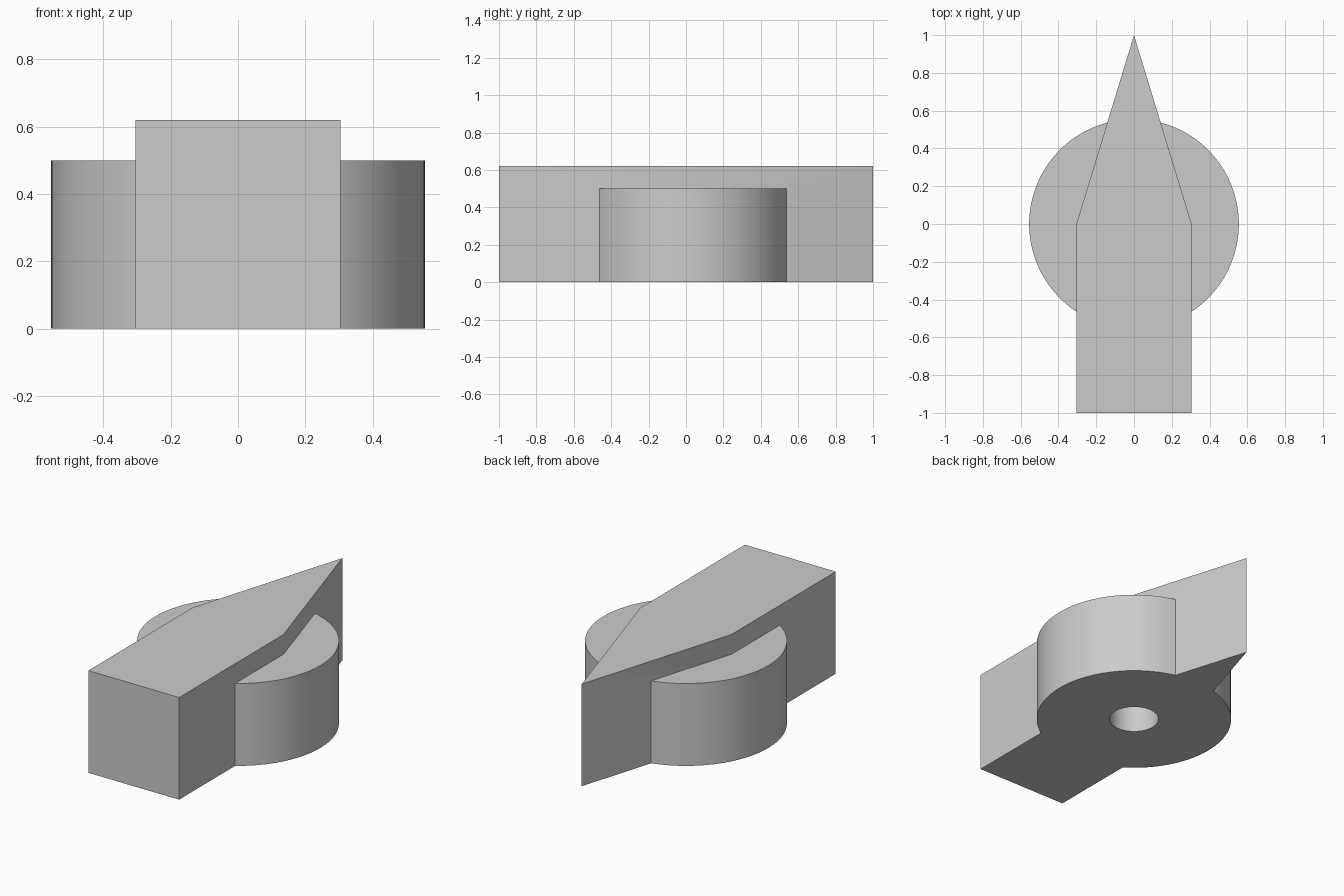
import bpy
import bmesh

cube = bpy.data.objects.get("Cube")
if cube:
    bpy.data.objects.remove(cube, do_unlink=True)

# Main dimensions
HALF_WIDTH, GRIP_HEIGHT = 0.305, 0.62
BASE_RADIUS, BASE_HEIGHT = 0.555, 0.5
HOLE_RADIUS, HOLE_DEPTH = 0.14, 0.5

grey = bpy.data.materials.new("plain grey")
grey.use_nodes = True
grey.diffuse_color = (0.6, 0.6, 0.6, 1)
grey.node_tree.nodes["Principled BSDF"].inputs["Base Color"].default_value = grey.diffuse_color


def prism(name, outline, height):
    """Extrude a flat outline upward from the ground."""
    bm = bmesh.new()
    face = bm.faces.new([bm.verts.new((x, y, 0)) for x, y in outline])
    moved = bmesh.ops.extrude_face_region(bm, geom=[face])["geom"]
    verts = [v for v in moved if isinstance(v, bmesh.types.BMVert)]
    bmesh.ops.translate(bm, verts=verts, vec=(0, 0, height))
    bmesh.ops.recalc_face_normals(bm, faces=bm.faces)
    mesh = bpy.data.meshes.new(name)
    bm.to_mesh(mesh)
    bm.free()
    mesh.materials.append(grey)
    obj = bpy.data.objects.new(name, mesh)
    bpy.context.collection.objects.link(obj)
    return obj


def cylinder(name, radius, z0, z1, sides):
    bpy.ops.mesh.primitive_cylinder_add(
        vertices=sides, radius=radius, depth=z1 - z0, location=(0, 0, (z0 + z1) / 2))
    obj = bpy.context.object
    obj.name = name
    obj.data.materials.append(grey)
    return obj


def combine(target, other, operation):
    """Apply a boolean and discard the second shape."""
    bpy.ops.object.select_all(action="DESELECT")
    bpy.context.view_layer.objects.active = target
    target.select_set(True)
    mod = target.modifiers.new(operation.lower(), "BOOLEAN")
    mod.operation, mod.solver, mod.object = operation, "EXACT", other
    bpy.ops.object.modifier_apply(modifier=mod.name)
    bpy.data.objects.remove(other, do_unlink=True)


# Pointer grip: square block at the front, tapering to a point at the back
w = HALF_WIDTH
knob = prism("pointer_knob", [(-w, -1), (w, -1), (w, 0), (0, 1), (-w, 0)], GRIP_HEIGHT)

# Round base merged with the grip
combine(knob, cylinder("round_base", BASE_RADIUS, 0, BASE_HEIGHT, 128), "UNION")

# Blind shaft hole in the underside
combine(knob, cylinder("shaft_hole", HOLE_RADIUS, -0.1, HOLE_DEPTH, 64), "DIFFERENCE")

# Smooth round walls, crisp corners
bpy.ops.object.shade_smooth_by_angle(angle=0.35)
